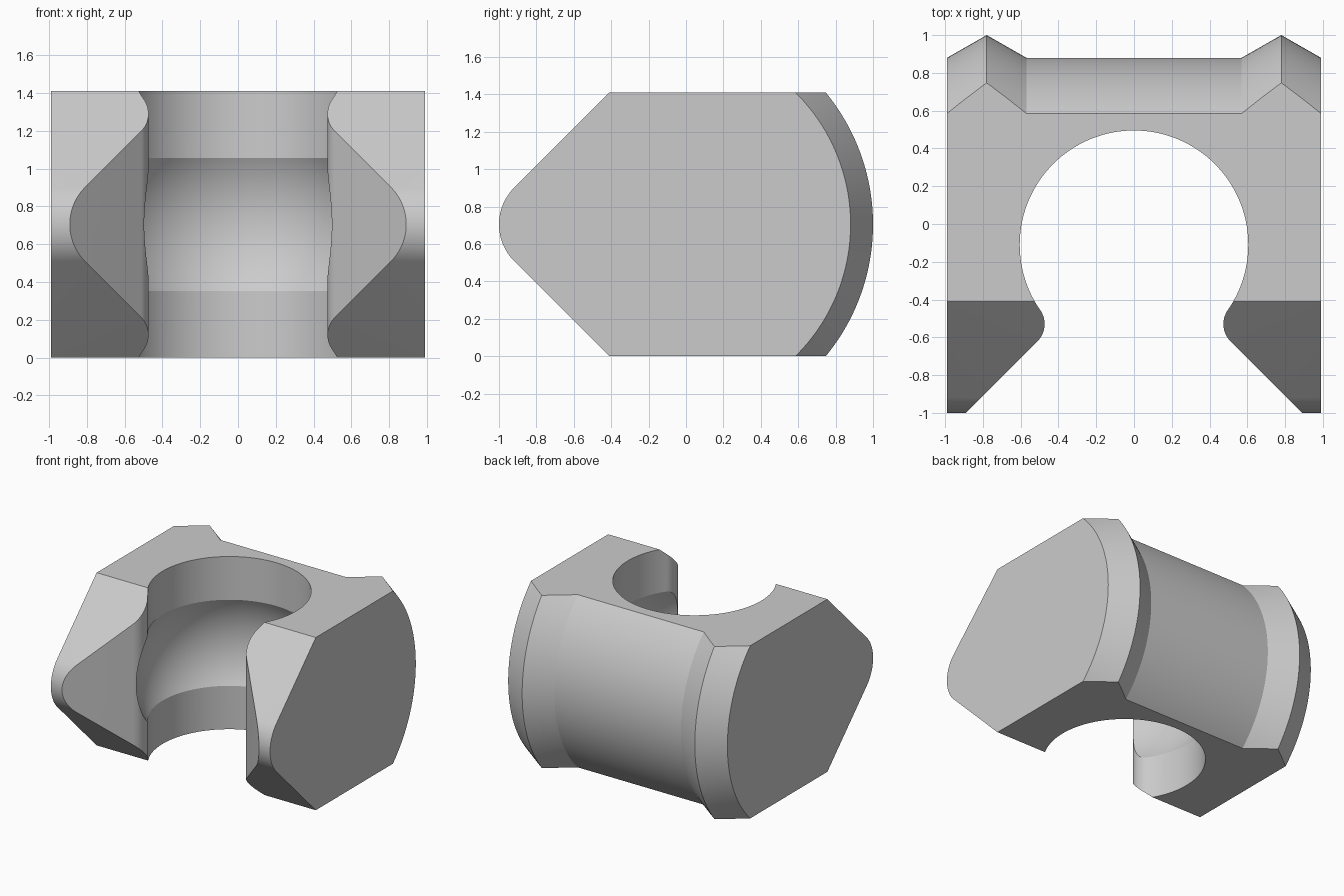
import bpy, bmesh
from math import sin, cos, pi, sqrt, atan2, radians
from mathutils import Matrix, Vector

if "Cube" in bpy.data.objects:
    bpy.data.objects.remove(bpy.data.objects["Cube"])

CY, CZ = -0.11, 0.705      # shared centre of bore, socket and back curve
HALF_W = 0.99
BORE, SOCKET, NOSE = 0.605, 0.70, 0.13
PEAK, VALLEY = 1.11, 0.99  # radii of the back ridges and groove


def arc(cx, cy, r, a0, a1, n):
    return [(cx + r * cos(a0 + (a1 - a0) * i / n),
             cy + r * sin(a0 + (a1 - a0) * i / n)) for i in range(n + 1)]


def finish(bm, name):
    bmesh.ops.recalc_face_normals(bm, faces=bm.faces)
    mesh = bpy.data.meshes.new(name)
    bm.to_mesh(mesh)
    bm.free()
    obj = bpy.data.objects.new(name, mesh)
    bpy.context.collection.objects.link(obj)
    return obj


def prism(name, points, offset):
    """Closed outline of 3D points swept along offset."""
    bm = bmesh.new()
    face = bm.faces.new([bm.verts.new(p) for p in points])
    swept = bmesh.ops.extrude_face_region(bm, geom=[face])["geom"]
    bmesh.ops.translate(bm, vec=offset,
                        verts=[v for v in swept if isinstance(v, bmesh.types.BMVert)])
    return finish(bm, name)


def lathe_x(name, profile, steps):
    """Solid turned about the x axis through the shared centre."""
    bm = bmesh.new()
    rings = [[bm.verts.new((x, CY + r * cos(2 * pi * i / steps),
                            CZ + r * sin(2 * pi * i / steps)))
              for i in range(steps)] for x, r in profile]
    for a, b in zip(rings, rings[1:]):
        for i in range(steps):
            j = (i + 1) % steps
            bm.faces.new((a[i], a[j], b[j], b[i]))
    bm.faces.new(rings[0])
    bm.faces.new(rings[-1])
    return finish(bm, name)


# Turned body with two pointed ridges and a groove between them
half = [(0.57, VALLEY), (0.78, PEAK), (HALF_W, VALLEY)]
body = lathe_x("clamp_body", [(-x, r) for x, r in reversed(half)] + half, 180)

# Side outline: flat top and bottom, tapered front with a rounded tip
tip_r = 0.278
side = [(1.3, 0), (-0.41, 0)]
side += reversed(arc(tip_r - 1, CZ, tip_r, 0.75 * pi, 1.25 * pi, 24))
side += [(-0.41, 2 * CZ), (1.3, 2 * CZ)]
outline = prism("side_outline_cutter", [(-1.2, y, z) for y, z in side], (2.4, 0, 0))

# Keyhole plan: round bore, rounded lips, flared mouth
d = sqrt((BORE + NOSE) ** 2 - NOSE ** 2)
nx, ny = (d + NOSE) / sqrt(2), CY - (d - NOSE) / sqrt(2)
lip = atan2(ny - CY, nx)
right = arc(nx, ny, NOSE, 1.25 * pi, lip + pi, 20)
mouth = [(1.29, CY - 1.29)] + right
bore = arc(0, CY, BORE, lip, pi - lip, 120)[1:-1]
plan = mouth + bore + [(-x, y) for x, y in reversed(mouth)]
keyhole = prism("keyhole_cutter", [(x, y, -0.2) for x, y in plan], (0, 0, 1.9))

# Ball socket
bm = bmesh.new()
bmesh.ops.create_uvsphere(bm, u_segments=96, v_segments=64, radius=SOCKET,
                          matrix=Matrix.Translation(Vector((0, CY, CZ))))
socket = finish(bm, "socket_cutter")

bpy.ops.object.select_all(action="DESELECT")
bpy.context.view_layer.objects.active = body
body.select_set(True)
for cutter, op in ((outline, "INTERSECT"), (keyhole, "DIFFERENCE"), (socket, "DIFFERENCE")):
    mod = body.modifiers.new(cutter.name, "BOOLEAN")
    mod.object, mod.operation, mod.solver = cutter, op, "EXACT"
    bpy.ops.object.modifier_apply(modifier=mod.name)
    bpy.data.objects.remove(cutter)

# Single grey finish
grey = bpy.data.materials.new("plain_grey")
grey.use_nodes = True
color = (0.6, 0.6, 0.6, 1)
grey.diffuse_color = color
grey.node_tree.nodes["Principled BSDF"].inputs["Base Color"].default_value = color
body.data.materials.clear()
body.data.materials.append(grey)
bpy.ops.object.shade_smooth_by_angle(angle=radians(28))
